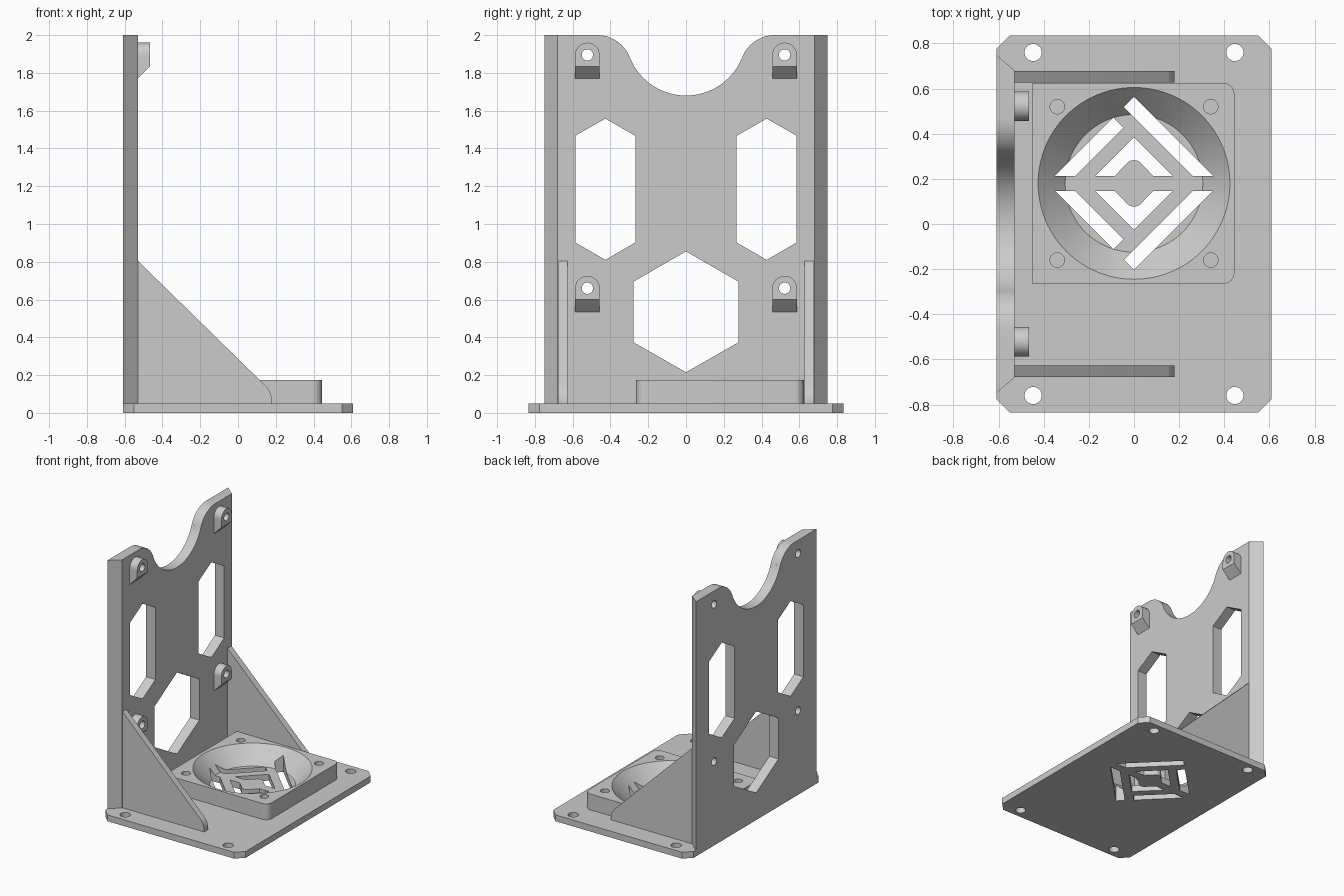
import bpy, bmesh, math

if "Cube" in bpy.data.objects:
    bpy.data.objects.remove(bpy.data.objects["Cube"])

grey = bpy.data.materials.new("light_grey")
grey.diffuse_color = (0.6, 0.6, 0.6, 1)
grey.use_nodes = True
grey.node_tree.nodes["Principled BSDF"].inputs["Base Color"].default_value = grey.diffuse_color


def prism(name, pts, axis, a, b, scale_b=1.0, centre=(0, 0)):
    """Extrude a 2D outline along an axis from a to b, optionally scaling the far end."""
    def place(u, v, d):
        return {"X": (d, u, v), "Y": (u, d, v), "Z": (u, v, d)}[axis]
    bm = bmesh.new()
    lo = [bm.verts.new(place(u, v, a)) for u, v in pts]
    hi = [bm.verts.new(place(centre[0] + (u - centre[0]) * scale_b,
                             centre[1] + (v - centre[1]) * scale_b, b)) for u, v in pts]
    bm.faces.new(lo)
    bm.faces.new(hi[::-1])
    n = len(pts)
    for i in range(n):
        bm.faces.new((lo[i], lo[(i + 1) % n], hi[(i + 1) % n], hi[i]))
    bmesh.ops.recalc_face_normals(bm, faces=bm.faces)
    me = bpy.data.meshes.new(name)
    bm.to_mesh(me)
    bm.free()
    ob = bpy.data.objects.new(name, me)
    me.materials.append(grey)
    bpy.context.collection.objects.link(ob)
    return ob


def arc(cx, cy, r, a0, a1, n):
    return [(cx + r * math.cos(math.radians(a0 + (a1 - a0) * i / n)),
             cy + r * math.sin(math.radians(a0 + (a1 - a0) * i / n))) for i in range(n + 1)]


def circle(cx, cy, r, n=32):
    return arc(cx, cy, r, 0, 360, n)[:-1]


def cut(ob, cutters):
    for c in cutters:
        m = ob.modifiers.new("cut", "BOOLEAN")
        m.operation, m.solver, m.object = "DIFFERENCE", "EXACT", c
    dg = bpy.context.evaluated_depsgraph_get()
    me = bpy.data.meshes.new_from_object(ob.evaluated_get(dg))
    ob.modifiers.clear()
    ob.data = me


def remove(obs):
    for o in obs:
        bpy.data.objects.remove(o)


def smooth(ob):
    bpy.ops.object.select_all(action="DESELECT")
    ob.select_set(True)
    bpy.context.view_layer.objects.active = ob
    bpy.ops.object.shade_smooth_by_angle(angle=math.radians(30))


FY = 0.18            # centre of the fan in y
T = 0.05             # base thickness
X0, X1 = -0.61, -0.53  # wall back and front

# Base plate with clipped corners
bx, by, c = 0.61, 0.835, 0.06
base = prism("base_plate", [(bx, by - c), (bx - c, by), (c - bx, by), (-bx, by - c),
                            (-bx, c - by), (c - bx, -by), (bx - c, -by), (bx, c - by)], "Z", 0, T)

# Fan mount block, rounded on its outer corners
fan = prism("fan_mount", [(-0.45, FY + 0.445), (-0.45, FY - 0.445)]
            + arc(0.395, FY - 0.395, 0.05, -90, 0, 8)
            + arc(0.395, FY + 0.395, 0.05, 0, 90, 8), "Z", T, 0.175)

# Diamond grille slots, mirrored about the fan centre line
g = 0.033
half_slots = [
    [(-0.045, 0.338), (0, 0.383), (0.35, g), (0.26, g)],
    [(-0.35, g), (-0.26, g), (-0.0465, 0.2465), (-0.0915, 0.2915)],
    [(-0.172, g), (-0.085, g)] + arc(0, 0.06, 0.043, 135, 45, 8) + [(0.085, g), (0.172, g), (0, 0.205)],
]
slots = [prism("slot_cutter", [(u, FY + s * v) for u, v in h], "Z", -0.1, 0.3)
         for h in half_slots for s in (1, -1)]

# Funnel runs from radius 0.305 at the floor to 0.425 at the top of the block
slope = 0.12 / 0.125
r0, r1 = 0.305 - slope * 0.02, 0.425 + slope * 0.02
funnel = prism("funnel_cutter", circle(0, FY, r0, 96), "Z", T - 0.02, 0.195, r1 / r0, (0, FY))
bolts = [prism("bolt_cutter", circle(sx * 0.34, FY + sy * 0.34, 0.032), "Z", 0.0, 0.3)
         for sx in (1, -1) for sy in (1, -1)]
feet = [prism("foot_cutter", circle(sx * 0.447, sy * 0.76, 0.038), "Z", -0.1, 0.2)
        for sx in (1, -1) for sy in (1, -1)]
cut(base, slots + feet)
cut(fan, [funnel] + slots + bolts)
remove(slots + feet + bolts + [funnel])

# Upright wall with a flowing dip in its top edge
dip = arc(0.47, 1.815, 0.185, 90, 158.5, 16) + arc(0, 2.0, 0.32, -21.5, -90, 20)
top = dip + [(-y, z) for y, z in dip[-2::-1]]
wall = prism("back_wall", [(-0.75, T), (0.75, T), (0.75, 2.0)] + top + [(-0.75, 2.0)], "X", X0, X1)
for v in wall.data.vertices:      # bevelled side edges
    if v.co.x > -0.57 and abs(v.co.y) > 0.7:
        v.co.y = math.copysign(0.68, v.co.y)


def hexagon(cy, hw, z0, z1, z2, z3):
    return [(cy, z0), (cy + hw, z1), (cy + hw, z2), (cy, z3), (cy - hw, z2), (cy - hw, z1)]


windows = [prism("window_cutter", h, "X", -0.8, -0.4) for h in (
    hexagon(0, 0.278, 0.215, 0.374, 0.695, 0.855),
    hexagon(0.427, 0.159, 0.81, 0.902, 1.467, 1.558),
    hexagon(-0.427, 0.159, 0.81, 0.902, 1.467, 1.558))]
spots = [(s * 0.522, z) for s in (1, -1) for z in (0.66, 1.895)]
screws = [prism("screw_cutter", circle(y, z, 0.03), "X", -0.8, -0.3) for y, z in spots]
cut(wall, windows + screws)

# Screw bosses: rounded top, sloping underside
bosses = []
for (y, z), s in zip(spots, screws):
    boss = prism("screw_boss", [(y - 0.065, z - 0.125), (y + 0.065, z - 0.125)]
                 + arc(y, z, 0.065, 0, 180, 20), "X", X1, -0.465)
    for v in boss.data.vertices:
        if v.co.x > -0.5 and v.co.z < z - 0.1:
            v.co.z += 0.065
    cut(boss, [s])
    bosses.append(boss)
remove(windows + screws)

# Triangular side braces with a rounded toe
gussets = [prism("side_brace", [(X1, T), (0.18, T)] + arc(0.06, 0.06, 0.12, 0, 45, 8)
                 + [(X1, 0.805)], "Y", min(s * 0.627, s * 0.677), max(s * 0.627, s * 0.677))
           for s in (1, -1)]

for ob in [base, fan, wall] + bosses + gussets:
    smooth(ob)
